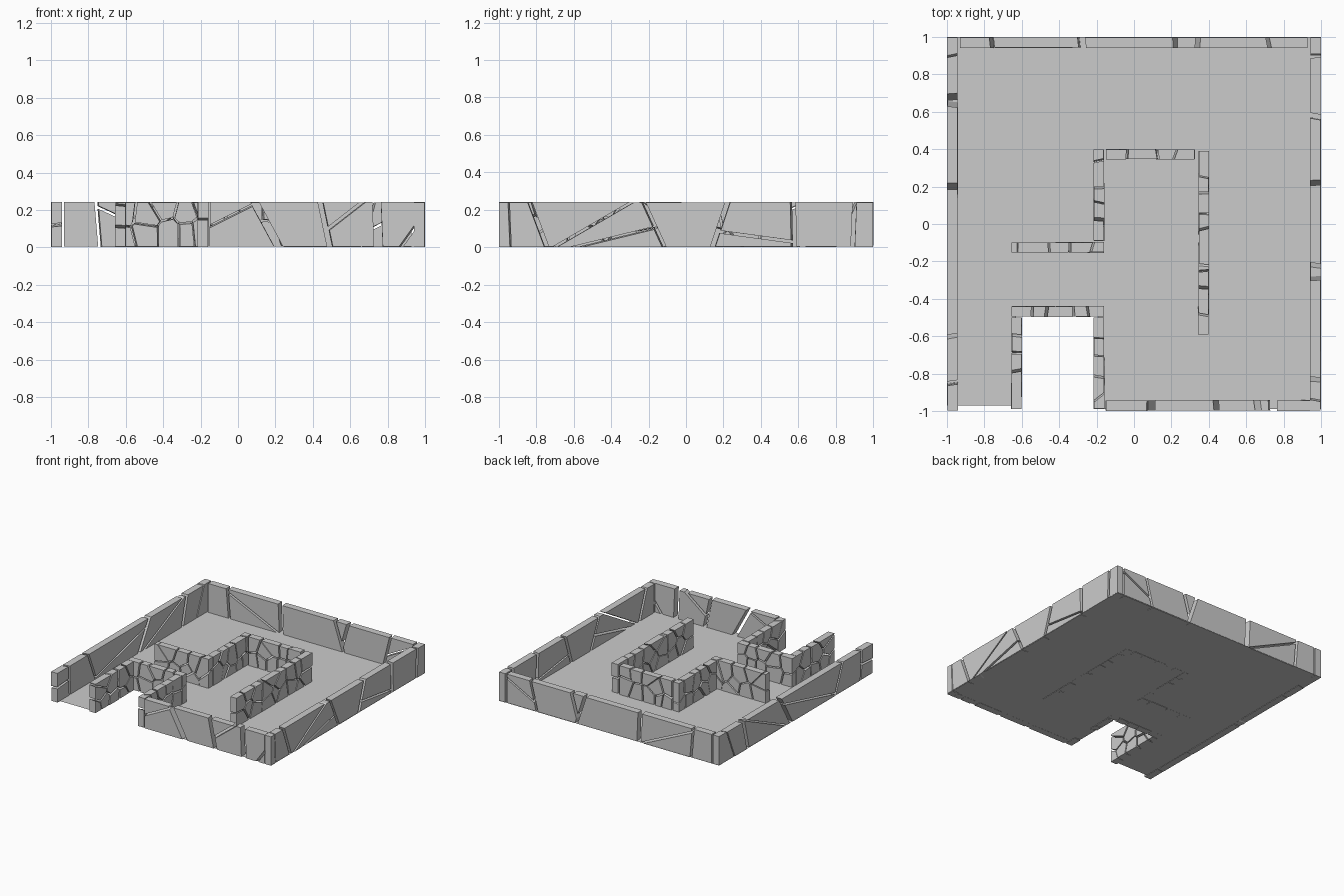
import bpy, bmesh, random
from mathutils import Vector

if "Cube" in bpy.data.objects:
    bpy.data.objects.remove(bpy.data.objects["Cube"])

random.seed(7)
Z0, Z1 = 0.004, 0.241


def wall_frame(axis):
    """Map wall coordinates (along, across, up) to world."""
    if axis == 'x':
        return lambda u, v, z: Vector((u, v, z))
    return lambda u, v, z: Vector((v, u, z))


def build_wall(name, axis, u0, u1, v0, v1, pieces, jitter):
    """Cut one box per piece by its half-spaces and join the shards."""
    to_world = wall_frame(axis)
    bm = bmesh.new()
    for planes in pieces:
        part = bmesh.new()
        bmesh.ops.create_cube(part, size=1)
        for v in part.verts:
            v.co = Vector(((u0 + u1) / 2 + v.co.x * (u1 - u0),
                           (v0 + v1) / 2 + v.co.y * (v1 - v0),
                           (Z0 + Z1) / 2 + v.co.z * (Z1 - Z0)))
        for co, no in planes:
            cut = bmesh.ops.bisect_plane(part, geom=part.verts[:] + part.edges[:] + part.faces[:],
                                         plane_co=co, plane_no=no, clear_outer=True)
            edges = [e for e in cut['geom_cut'] if isinstance(e, bmesh.types.BMEdge)]
            if edges:
                bmesh.ops.edgeloop_fill(part, edges=edges)
        shift = Vector([random.uniform(-jitter, jitter) for _ in range(3)])
        if len(part.verts) >= 4:
            table = {v: bm.verts.new(to_world(*(v.co + shift))) for v in part.verts}
            for f in part.faces:
                bm.faces.new([table[v] for v in f.verts])
        part.free()
    bmesh.ops.recalc_face_normals(bm, faces=bm.faces[:])
    mesh = bpy.data.meshes.new(name)
    bm.to_mesh(mesh)
    bm.free()
    bpy.context.collection.objects.link(bpy.data.objects.new(name, mesh))


def cracked(name, axis, u0, u1, v0, v1, cracks):
    """Large slabs: each crack (u, z, u, z, gap) splits the piece it lies in."""
    pieces = [[]]
    mid_v = (v0 + v1) / 2
    for a, za, b, zb, gap in cracks:
        mid = Vector(((a + b) / 2, mid_v, (za + zb) / 2))
        n = Vector((zb - za, random.uniform(-0.05, 0.05), a - b)).normalized()
        for planes in pieces:
            if all((mid - co).dot(no) <= 0 for co, no in planes):
                pieces.remove(planes)
                pieces.append(planes + [(mid - n * gap / 2, n)])
                pieces.append(planes + [(mid + n * gap / 2, -n)])
                break
    build_wall(name, axis, u0, u1, v0, v1, pieces, 0.002)


def shattered(name, axis, u0, u1, v0, v1, gap=0.014):
    """Small shards: jittered two-row Voronoi cells."""
    cols = max(4, round((u1 - u0) / 0.105))
    step = (u1 - u0) / cols
    seeds = []
    for i in range(cols):
        for row in (0.27, 0.73):
            seeds.append(Vector((u0 + (i + 0.5 + random.uniform(-0.42, 0.42)) * step,
                                 random.uniform(v0 + 0.01, v1 - 0.01),
                                 Z0 + (row + random.uniform(-0.2, 0.2)) * (Z1 - Z0))))
    pieces = []
    for s in seeds:
        planes = []
        for t in seeds:
            if t is not s:
                n = (t - s).normalized()
                g = gap * random.uniform(0.3, 1.2)
                planes.append(((s + t) / 2 - n * g / 2, n))
        pieces.append(planes)
    build_wall(name, axis, u0, u1, v0, v1, pieces, 0.002)


# floor sheet with the doorway notch
outline = [(-1, -0.97), (-0.63, -0.97), (-0.63, -0.47), (-0.19, -0.47),
           (-0.19, -0.99), (1, -0.99), (1, 1), (-1, 1)]
mesh = bpy.data.meshes.new("floor")
mesh.from_pydata([(x, y, 0.006) for x, y in outline], [], [list(range(len(outline)))])
bpy.context.collection.objects.link(bpy.data.objects.new("floor", mesh))

# outer walls
cracked("right_wall", 'y', -0.998, 0.998, 0.942, 0.998, [
    (-0.83, 0.24, -0.74, 0, 0.02), (-0.22, 0.24, -0.11, 0, 0.02),
    (0.22, 0.24, 0.14, 0, 0.025), (0.575, 0.24, 0.58, 0, 0.03),
    (0.90, 0.24, 0.89, 0, 0.02), (-0.67, 0.02, -0.30, 0.235, 0.012),
    (-0.57, 0.01, -0.2, 0.10, 0.015), (0.2, 0.08, 0.57, 0.03, 0.014),
    (-0.94, 0.24, -0.93, 0, 0.01)])
cracked("front_wall", 'x', -0.15, 0.94, -0.998, -0.942, [
    (0.09, 0.24, 0.22, 0, 0.04), (0.74, 0.24, 0.75, 0, 0.045),
    (0.44, 0.24, 0.49, 0, 0.03), (-0.12, 0.13, 0.08, 0.23, 0.014),
    (0.48, 0.10, 0.66, 0.24, 0.02), (0.88, 0.01, 0.98, 0.15, 0.018)])
cracked("left_wall", 'y', -0.998, 0.998, -0.998, -0.942, [
    (-0.85, 0.24, -0.84, 0, 0.02), (-0.60, 0.24, -0.50, 0, 0.02),
    (0.20, 0.24, 0.06, 0, 0.03), (0.68, 0.24, 0.62, 0, 0.03),
    (-0.47, 0.03, 0.02, 0.15, 0.012), (0.20, 0.04, 0.55, 0.2, 0.012),
    (-0.998, 0.12, -0.86, 0.13, 0.014), (0.90, 0.24, 0.8, 0, 0.012)])
cracked("back_wall", 'x', -0.93, 0.93, 0.942, 0.998, [
    (-0.76, 0.24, -0.74, 0, 0.02), (-0.28, 0.24, -0.27, 0, 0.04),
    (0.22, 0.24, 0.30, 0, 0.025), (0.34, 0.24, 0.30, 0.1, 0.025),
    (-0.72, 0.2, -0.35, 0.03, 0.012), (0.72, 0.24, 0.66, 0, 0.02),
    (0.72, 0.1, 0.93, 0.21, 0.014)])

# inner walls and doorway
shattered("doorway_left", 'y', -0.988, -0.50, -0.655, -0.60)
shattered("doorway_right", 'y', -0.988, -0.50, -0.215, -0.16)
shattered("doorway_back", 'x', -0.655, -0.16, -0.495, -0.44)
shattered("inner_front", 'x', -0.655, -0.16, -0.152, -0.098)
shattered("inner_left", 'y', -0.09, 0.40, -0.215, -0.16)
shattered("inner_back", 'x', -0.15, 0.325, 0.347, 0.40)
shattered("inner_right", 'y', -0.59, 0.39, 0.345, 0.40, 0.012)
